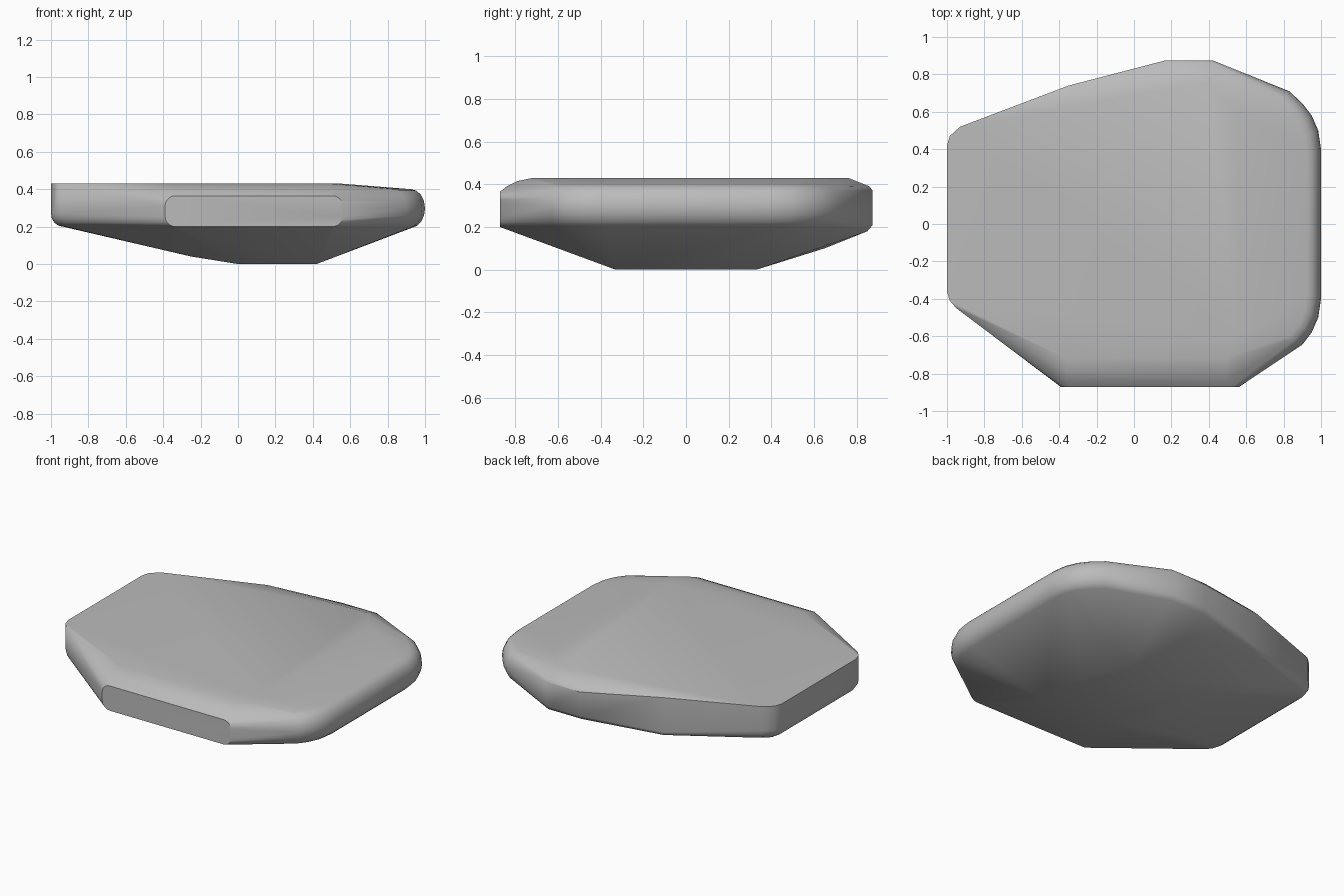
import bpy, bmesh, math

cube = bpy.data.objects.get("Cube")
if cube:
    bpy.data.objects.remove(cube, do_unlink=True)

stone = bpy.data.materials.new("stone_grey")
stone.use_nodes = True
colour = (0.5, 0.5, 0.5, 1)
stone.diffuse_color = colour
stone.node_tree.nodes["Principled BSDF"].inputs["Base Color"].default_value = colour

points = []


def rounded_rim(x, y, low, high, inset, steps=8):
    """Half-round edge that bulges outward to (x, y)."""
    reach = math.hypot(x, y)
    for i in range(steps + 1):
        a = math.pi * (i / steps - 0.5)
        k = 1 - inset * (1 - math.cos(a)) / reach
        points.append((x * k, y * k, (low + high) / 2 + (high - low) / 2 * math.sin(a)))


def cut_rim(x, y, low, high, radius, steps=4):
    """Straight wall with a sharp top edge and a rounded lower edge."""
    reach = math.hypot(x, y)
    points.append((x, y, high))
    for i in range(steps + 1):
        a = math.pi / 2 * i / steps
        k = 1 - radius * (1 - math.cos(a)) / reach
        points.append((x * k, y * k, low + radius * (1 - math.sin(a))))


# Rounded left side with its two broad corners
for side, corner in ((1, 0.71), (-1, 0.66)):
    for x, y in ((1, 0.4), (0.985, 0.5), (0.95, 0.58), (0.9, 0.645), (0.83, corner)):
        rounded_rim(x, side * y, 0.195, 0.4, 0.08)

# Sharp-edged right side
for x, y in ((-1, 0.42), (-0.985, 0.47), (-0.93, 0.52),
             (-1, -0.36), (-0.985, -0.41), (-0.95, -0.45)):
    cut_rim(x, y, 0.2, 0.43, 0.07)

# Back wall
cut_rim(-0.35, 0.74, 0.16, 0.42, 0.03)
for x in (0.17, 0.42):
    points += [(x, 0.875, 0.21), (x, 0.875, 0.37), (x, 0.86, 0.39), (x, 0.85, 0.18)]

# Flat front facet with rounded corners
r = 0.055
for cx, cz, start in ((0.505, 0.31, 0), (-0.335, 0.31, 1), (-0.335, 0.255, 2), (0.505, 0.255, 3)):
    for i in range(6):
        a = math.pi / 2 * (start + i / 5)
        points.append((cx + r * math.cos(a), -0.872, cz + r * math.sin(a)))

# Soft shoulder above the front facet
for y, z in ((-0.84, 0.39), (-0.79, 0.415), (-0.72, 0.43)):
    points += [(-0.36, y, z), (0.49, y, z)]

# Top plateau and underside
points += [(-0.3, 0.74, 0.43), (0.4, 0.76, 0.43), (0.55, 0.6, 0.43), (0.55, -0.6, 0.43)]
points += [(0, -0.33, 0), (0.42, -0.33, 0), (0.42, 0.05, 0), (0.3, 0.33, 0), (0, 0.33, 0),
           (-0.25, 0.3, 0.04), (-0.25, -0.25, 0.04), (0.15, 0.65, 0.1)]

bm = bmesh.new()
for p in points:
    bm.verts.new(p)
hull = bmesh.ops.convex_hull(bm, input=bm.verts[:])
loose = {g for g in hull["geom_interior"] + hull["geom_unused"] if isinstance(g, bmesh.types.BMVert)}
bmesh.ops.delete(bm, geom=list(loose), context='VERTS')
bmesh.ops.remove_doubles(bm, verts=bm.verts[:], dist=0.002)
bmesh.ops.dissolve_limit(bm, angle_limit=math.radians(0.5), verts=bm.verts[:], edges=bm.edges[:])
bmesh.ops.recalc_face_normals(bm, faces=bm.faces[:])

mesh = bpy.data.meshes.new("faceted_stone")
bm.to_mesh(mesh)
bm.free()
mesh.materials.append(stone)
body = bpy.data.objects.new("faceted_stone", mesh)
bpy.context.collection.objects.link(body)

bpy.ops.object.select_all(action='DESELECT')
body.select_set(True)
bpy.context.view_layer.objects.active = body
bpy.ops.object.shade_smooth_by_angle(angle=math.radians(35))
